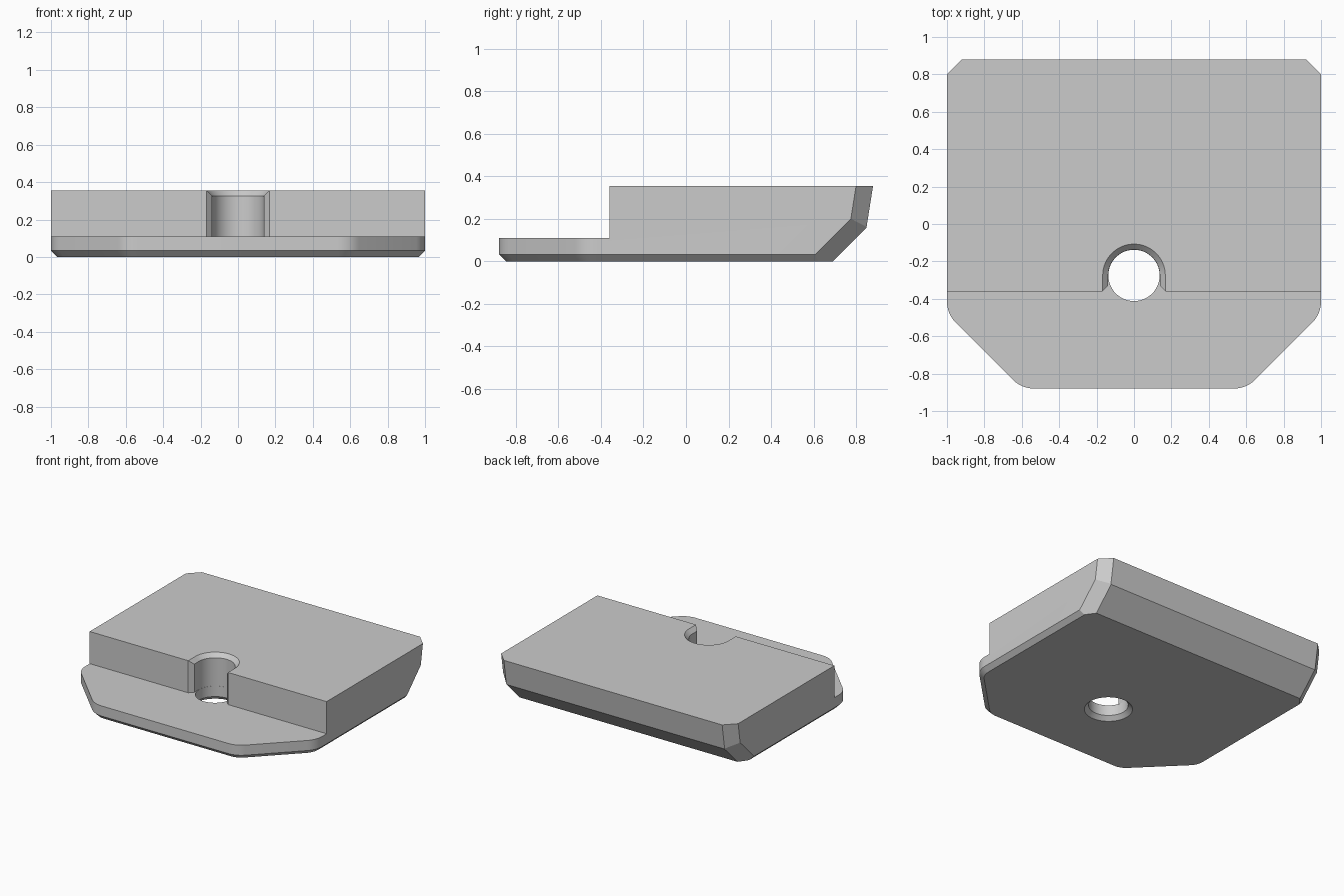
import bpy, bmesh
from math import sin, cos, pi, radians
from mathutils import Vector

cube = bpy.data.objects.get("Cube")
if cube:
    bpy.data.objects.remove(cube, do_unlink=True)

HALF, FRONT, BACK, TOP = 1.0, -0.88, 0.88, 0.355
STEP_Y, STEP_Z, EDGE = -0.36, 0.11, 0.033
HOLE_Y, HOLE_R, RIM = -0.275, 0.138, 0.03

grey = bpy.data.materials.new("light grey")
grey.use_nodes = True
colour = (0.6, 0.6, 0.6, 1)
grey.diffuse_color = colour
grey.node_tree.nodes["Principled BSDF"].inputs["Base Color"].default_value = colour


def loft(name, rings):
    """Closed solid through (z, outline) rings with matching point counts."""
    bm = bmesh.new()
    loops = [[bm.verts.new((x, y, z)) for x, y in pts] for z, pts in rings]
    for a, b in zip(loops, loops[1:]):
        for i in range(len(a)):
            j = (i + 1) % len(a)
            bm.faces.new((a[i], a[j], b[j], b[i]))
    bm.faces.new(loops[0][::-1])
    bm.faces.new(loops[-1])
    bmesh.ops.recalc_face_normals(bm, faces=bm.faces)
    mesh = bpy.data.meshes.new(name)
    bm.to_mesh(mesh)
    bm.free()
    mesh.materials.append(grey)
    obj = bpy.data.objects.new(name, mesh)
    bpy.context.collection.objects.link(obj)
    return obj


def arc(cx, cy, r, start, end, n):
    return [(cx + r * cos(radians(start + (end - start) * i / n)),
             cy + r * sin(radians(start + (end - start) * i / n))) for i in range(n + 1)]


def plate_outline(inset):
    """Plan with clipped, rounded front corners, inset all round."""
    r, tangent = 0.16, 0.066
    right = arc(0.6 - tangent, FRONT + r, r - inset, -90, -45, 6)
    right += arc(HALF - r, -0.48 + tangent, r - inset, -45, 0, 6)
    right.append((HALF - inset, 1.0))
    return right + [(-x, y) for x, y in reversed(right)]


# Plate with a chamfered lower edge
plate = loft("plate", [(0, plate_outline(EDGE)), (EDGE, plate_outline(0)),
                       (TOP, plate_outline(0))])

# Sloped back and its chamfered corners, cut by planes
slope = Vector((0, 0.19, -0.03)).normalized()
under = Vector((0, 1, -1)).normalized()
cuts = [((0, BACK, TOP), slope), ((0, 0.69, 0), under)]
for side in (-1, 1):
    out = Vector((side, 0, 0))
    cuts.append(((side, 0.80, TOP), out + slope))
    cuts.append(((side, 0.775, 0.2), out + under))
bm = bmesh.new()
bm.from_mesh(plate.data)
for point, normal in cuts:
    res = bmesh.ops.bisect_plane(bm, geom=bm.verts[:] + bm.edges[:] + bm.faces[:], dist=1e-5,
                                 plane_co=point, plane_no=normal, clear_outer=True)
    rim = [e for e in res["geom_cut"] if isinstance(e, bmesh.types.BMEdge)]
    bmesh.ops.holes_fill(bm, edges=rim, sides=0)
bmesh.ops.recalc_face_normals(bm, faces=bm.faces)
bm.to_mesh(plate.data)
bm.free()


def step_outline(r):
    """Area in front of the step, plus the round-ended slot into it."""
    flare = HOLE_R + RIM
    mouth = STEP_Y + flare - r
    return ([(-2, -2), (2, -2), (2, STEP_Y), (flare, STEP_Y), (r, mouth)]
            + arc(0, HOLE_Y, r, 0, 180, 32)
            + [(-r, mouth), (-flare, STEP_Y), (-2, STEP_Y)])


def circle(r):
    return arc(0, HOLE_Y, r, 0, 360, 64)[:-1]


# Step and slot, then the through hole with its lower countersink
wide = HOLE_R + RIM - 0.0005
step_cutter = loft("step_cutter", [
    (STEP_Z, step_outline(HOLE_R)), (TOP - RIM, step_outline(HOLE_R)),
    (TOP, step_outline(wide)), (TOP + 0.1, step_outline(wide))])
bore = HOLE_R - 0.001
hole_cutter = loft("hole_cutter", [
    (-0.02, circle(bore + RIM + 0.02)), (RIM, circle(bore)), (0.2, circle(bore))])

bpy.ops.object.select_all(action='DESELECT')
plate.select_set(True)
bpy.context.view_layer.objects.active = plate
for cutter in (step_cutter, hole_cutter):
    mod = plate.modifiers.new(cutter.name, 'BOOLEAN')
    mod.operation, mod.solver, mod.object = 'DIFFERENCE', 'EXACT', cutter
    bpy.ops.object.modifier_apply(modifier=mod.name)
    bpy.data.objects.remove(cutter, do_unlink=True)

bpy.ops.object.shade_smooth_by_angle(angle=radians(20))
